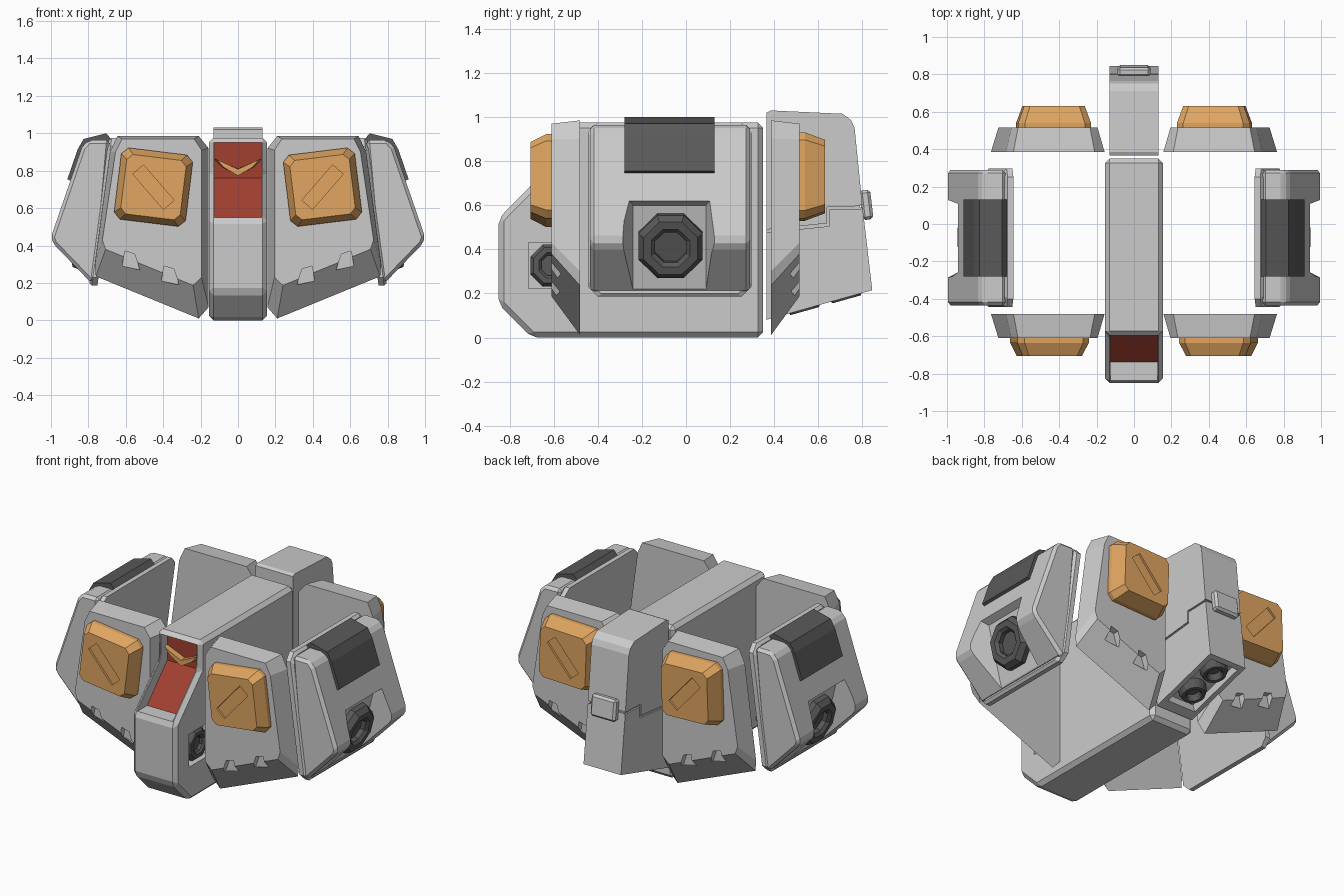
import bpy, bmesh
from math import cos, sin, pi, radians
from mathutils import Vector, Matrix

if "Cube" in bpy.data.objects:
    bpy.data.objects.remove(bpy.data.objects["Cube"])

ORANGE, RED, DARK = (0.75, 0.38, 0.12, 1), (0.36, 0.05, 0.03, 1), (0.1, 0.1, 0.1, 1)


def paint(ob, color):
    if color:
        key = str(color)
        m = bpy.data.materials.get(key) or bpy.data.materials.new(key)
        m.diffuse_color = color
        m.use_nodes = True
        m.node_tree.nodes["Principled BSDF"].inputs["Base Color"].default_value = m.diffuse_color
        ob.data.materials.append(m)


def loft(name, loops, color=None):
    """Closed solid skinned through matching 3D outlines."""
    bm = bmesh.new()
    rings = [[bm.verts.new(p) for p in loop] for loop in loops]
    n = len(rings[0])
    for a, b in zip(rings, rings[1:]):
        for i in range(n):
            bm.faces.new((a[i], a[(i + 1) % n], b[(i + 1) % n], b[i]))
    bm.faces.new(rings[0])
    bm.faces.new(rings[-1])
    bmesh.ops.recalc_face_normals(bm, faces=bm.faces)
    me = bpy.data.meshes.new(name)
    bm.to_mesh(me)
    bm.free()
    ob = bpy.data.objects.new(name, me)
    bpy.context.collection.objects.link(ob)
    paint(ob, color)
    return ob


def xz(pts, y):
    return [(x, y, z) for x, z in pts]


def yz(pts, x):
    return [(x, y, z) for y, z in pts]


def box(name, center, size, rot=None, color=None):
    sx, sy, sz = (s / 2 for s in size)
    sq = [(-sx, -sy), (sx, -sy), (sx, sy), (-sx, sy)]
    m = Matrix.Translation(center) @ (rot or Matrix())
    return loft(name, [[m @ Vector((x, y, z)) for x, y in sq] for z in (-sz, sz)], color)


def finish(ob, cutters=(), bevel=0, mirror=False):
    """Bevel, cut and mirror a part, then bake the result."""
    if bevel:
        b = ob.modifiers.new("bevel", 'BEVEL')
        b.width, b.segments, b.limit_method = bevel, 1, 'ANGLE'
        b.angle_limit = radians(25)
    for c in cutters:
        c.hide_render = True
        m = ob.modifiers.new("cut", 'BOOLEAN')
        m.object, m.operation, m.solver = c, 'DIFFERENCE', 'EXACT'
    if mirror:
        m = ob.modifiers.new("mirror", 'MIRROR')
        m.use_mirror_merge = False
    dg = bpy.context.evaluated_depsgraph_get()
    dg.update()
    ob.data = bpy.data.meshes.new_from_object(ob.evaluated_get(dg))
    ob.modifiers.clear()
    for c in cutters:
        bpy.data.objects.remove(c)
    return ob


def thruster(name, center, normal, r, depth, sides=8):
    q = Vector(normal).to_track_quat('Z', 'Y')
    prof = [(1, -0.2), (1, 0.5), (0.84, 1), (0.6, 1), (0.48, 0.75), (0.48, 0.3)]
    return loft(name, [[Vector(center) + q @ Vector((k * r * cos((i + .5) * 2 * pi / sides),
                k * r * sin((i + .5) * 2 * pi / sides), h * depth)) for i in range(sides)]
                for k, h in prof], DARK)


def pad_outline(cx, cz, w, c, ang):
    h, k = w / 2, w / 2 - c
    pts = [(-h, -k), (-k, -h), (k, -h), (h, -k), (h, k), (k, h), (-k, h), (-h, k)]
    ca, sa = cos(ang), sin(ang)
    return [(cx + x * ca - z * sa, cz + x * sa + z * ca) for x, z in pts]


# Centre block with recessed front panel and side thruster pockets
profile = [(-0.85, 0.15), (-0.70, 0), (0.35, 0), (0.35, 0.975), (-0.595, 0.975),
           (-0.60, 0.795), (-0.85, 0.54)]
block = loft("centre_block", [yz(profile, -0.155), yz(profile, 0.155)])
recess = [(-1, 0.55), (-0.73, 0.55), (-0.53, 0.76), (-0.53, 0.95), (-1, 0.95)]
cuts = [loft("cut", [yz(recess, -0.125), yz(recess, 0.125)])]
cuts += [box("cut", (s * 0.155, -0.61, 0.327), (0.1, 0.21, 0.21)) for s in (-1, 1)]
finish(block, cuts, bevel=0.024)
panel = [(-0.74, 0.548), (-0.535, 0.762), (-0.535, 0.952), (-0.515, 0.952), (-0.515, 0.75), (-0.71, 0.548)]
loft("red_panel", [yz(panel, -0.126), yz(panel, 0.126)], RED)
chevron = [(-0.125, 0.862), (0, 0.81), (0.125, 0.862), (0.085, 0.82), (0, 0.775), (-0.085, 0.82)]
ridge = [(x * 0.9, z - 0.002) for x, z in chevron]
loft("chevron_trim", [xz(chevron, -0.53), xz(chevron, -0.555), xz(ridge, -0.575)], ORANGE)
finish(thruster("centre_side_thruster", (0.108, -0.61, 0.327), (1, 0, 0), 0.104, 0.045), mirror=True)

# Front and rear skirts with notches and slotted pads
big = [(0.157, 0.92), (0.21, 0.985), (0.645, 0.985), (0.685, 0.90), (0.765, 0.30),
       (0.76, 0.235), (0.21, 0.01), (0.157, 0.07)]
small = [(0.195, 0.91), (0.235, 0.97), (0.62, 0.97), (0.655, 0.90), (0.725, 0.43),
         (0.708, 0.38), (0.24, 0.187), (0.195, 0.23)]


def skirt(name, y0, s, pad_h, cx, cz, w, ang):
    y1 = y0 + s * 0.13
    ob = loft(name + "_skirt", [xz(big, y0), xz(small, y1)])
    cuts = []
    for nx, nz in ((0.365, 0.19), (0.575, 0.27)):
        notch = [(nx - 0.05, nz), (nx + 0.045, nz + 0.02), (nx + 0.03, nz + 0.10), (nx - 0.022, nz + 0.085)]
        cuts.append(loft("cut", [xz(notch, y1 - s * 0.04), xz(notch, y1 + s * 0.1)]))
    finish(ob, cuts, mirror=True)
    y2 = y1 + s * pad_h
    pad = loft(name + "_pad", [xz(pad_outline(cx, cz, w, 0.035, ang), y1 - s * 0.005),
                               xz(pad_outline(cx, cz, w, 0.035, ang), y1 + s * 0.025),
                               xz(pad_outline(cx, cz, w - 0.065, 0.03, ang), y2)], ORANGE)
    slot = box("cut", (cx, y2, cz), (0.25, 0.026, 0.075), Matrix.Rotation(radians(-49), 4, 'Y'))
    finish(pad, [slot], mirror=True)


skirt("front", -0.48, -1, 0.095, 0.452, 0.712, 0.385, radians(7))
skirt("rear", 0.385, 1, 0.115, 0.43, 0.73, 0.39, radians(2))


# Side armour: slanted backing plate
def plate_loop(dx, inset, c=0.045):
    y0, y1, z0, z1 = -0.445 + inset, 0.297 - inset, 0.185 + inset, 0.975 - inset
    pts = [(y0, z0 + c), (y0 + c, z0), (y1 - c, z0), (y1, z0 + c),
           (y1, z1 - c), (y1 - c, z1), (y0 + c, z1), (y0, z1 - c)]
    return [(0.645 + (0.975 - z) * 0.135 + dx, y, z) for y, z in pts]


plate = loft("side_plate", [plate_loop(0, 0), plate_loop(0.03, 0), plate_loop(0.045, 0.015)])
finish(plate, mirror=True)

# Side armour: ridged outer body with a thruster pocket
body_pts = [(0.685, 0.965), (0.80, 0.963), (0.835, 0.925), (1.0, 0.445), (0.988, 0.41),
            (0.785, 0.20), (0.75, 0.22)]
body = loft("side_body", [xz(body_pts, -0.435), xz(body_pts, 0.29)])
floor = [(0.895, -0.24, 0.60), (0.895, 0.09, 0.60), (0.80, 0.09, 0.22), (0.80, -0.24, 0.22)]
mouth = [(1.05, -0.30, 0.67), (1.05, 0.15, 0.67), (1.05, 0.15, 0.10), (1.05, -0.30, 0.10)]
finish(body, [loft("cut", [floor, mouth])], bevel=0.018, mirror=True)
finish(thruster("side_thruster", (0.85, -0.07, 0.42), (0.97, 0, -0.24), 0.158, 0.065), mirror=True)

# Dark strap over the top of each side armour
strap = [(0.665, 0.955), (0.705, 1.0), (0.825, 0.97), (0.857, 0.915), (0.912, 0.755),
         (0.885, 0.74), (0.80, 0.90), (0.70, 0.93)]
finish(loft("side_strap", [xz(strap, -0.28), xz(strap, 0.13)], DARK), mirror=True)

# Rear centre box with seam, latch and underside thrusters
rear = [(0.365, 0.08), (0.845, 0.215), (0.80, 0.60), (0.765, 0.95), (0.75, 0.985), (0.71, 1.015),
        (0.385, 1.03), (0.365, 1.02)]
rear_box = loft("rear_box", [yz(rear, -0.132), yz(rear, 0.132)])
seam = [(1, 0.59), (0.65, 0.58), (0.65, 0.505), (0.3, 0.47), (0.3, 0.483), (0.64, 0.518), (0.64, 0.592), (1, 0.602)]
tilt = Matrix.Rotation(0.274, 4, 'X')
cuts = [loft("cut", [yz(seam, s * 0.122), yz(seam, s * 0.2)]) for s in (-1, 1)]
cuts.append(box("cut", (0, 0.84, 0.595), (0.4, 0.1, 0.012)))
cuts.append(box("cut", (0, 0.62, 0.15), (0.2, 0.40, 0.11), tilt))
finish(rear_box, cuts)
for i, y in enumerate((0.535, 0.725)):
    z = 0.08 + (y - 0.365) * 0.281
    thruster(f"rear_thruster_{i + 1}", (0, y - 0.012, z + 0.05), (0, 0.27, -0.963), 0.082, 0.06, 16)
finish(box("rear_latch", (0, 0.818, 0.602), (0.175, 0.05, 0.135), Matrix.Rotation(0.117, 4, 'X')), bevel=0.013)
